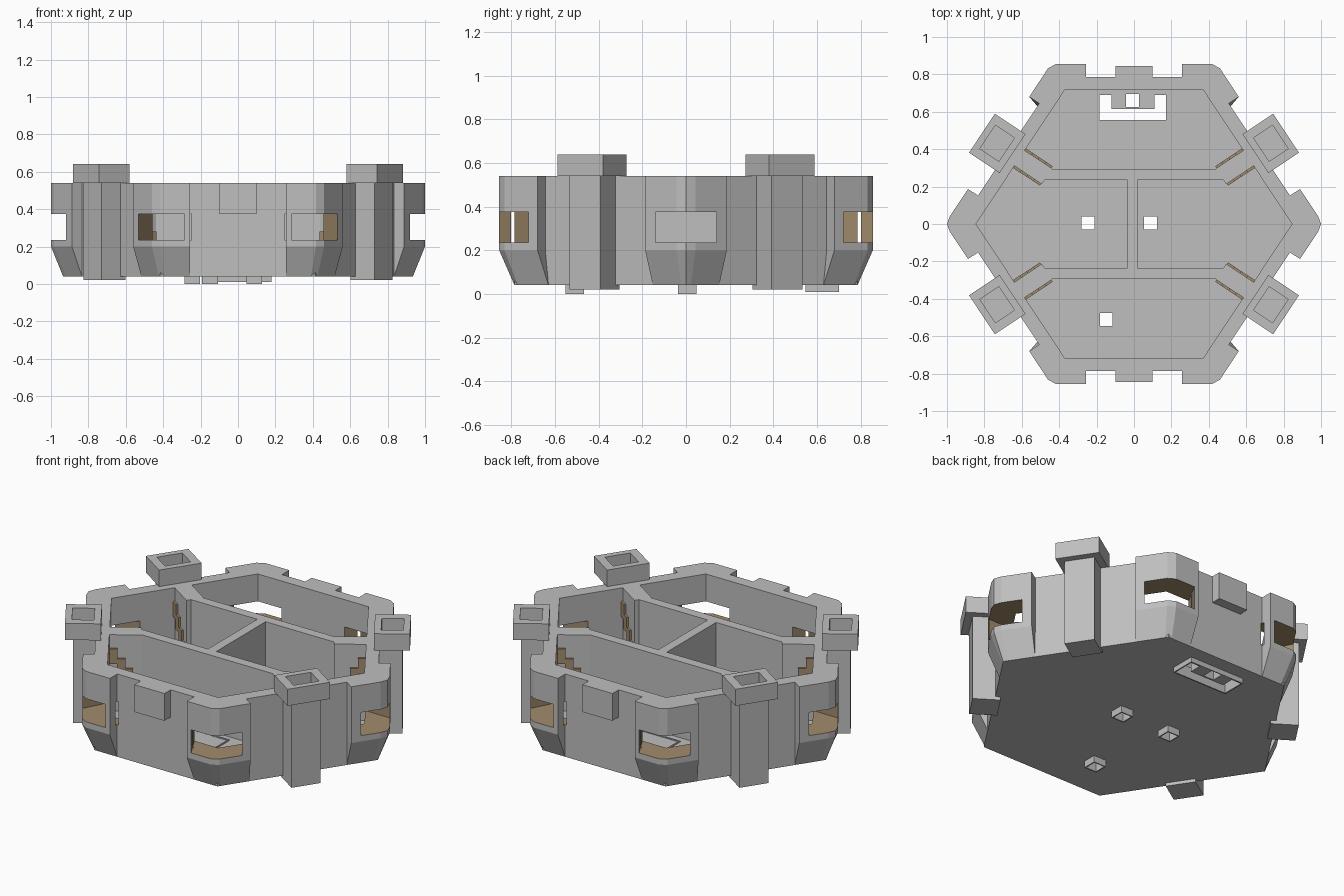
import bpy, bmesh, math
from mathutils import Vector, Matrix

if "Cube" in bpy.data.objects:
    bpy.data.objects.remove(bpy.data.objects["Cube"])


def material(name, rgb):
    m = bpy.data.materials.new(name)
    m.diffuse_color = (*rgb, 1)
    m.use_nodes = True
    m.node_tree.nodes["Principled BSDF"].inputs["Base Color"].default_value = m.diffuse_color
    return m


GREY = material("stone grey", (0.52, 0.52, 0.52))
BROWN = material("timber brown", (0.36, 0.26, 0.15))


def loft(bm, rings):
    """Solid through matching plan outlines: [(points, z), ...] from bottom to top."""
    vs = [[bm.verts.new((x, y, z)) for x, y in pts] for pts, z in rings]
    n = len(vs[0])
    fs = [bm.faces.new(vs[0][::-1]), bm.faces.new(vs[-1])]
    for a, b in zip(vs, vs[1:]):
        for i in range(n):
            j = (i + 1) % n
            fs.append(bm.faces.new((a[i], a[j], b[j], b[i])))
    bmesh.ops.recalc_face_normals(bm, faces=fs)


def finish(name, bm, mat=GREY):
    me = bpy.data.meshes.new(name)
    bm.to_mesh(me)
    bm.free()
    ob = bpy.data.objects.new(name, me)
    me.materials.append(mat)
    bpy.context.collection.objects.link(ob)
    return ob


def prism(name, outlines, z0, z1, mat=GREY):
    bm = bmesh.new()
    for pts in outlines:
        loft(bm, [(pts, z0), (pts, z1)])
    return finish(name, bm, mat)


def cut(ob, cutter):
    m = ob.modifiers.new("cut", 'BOOLEAN')
    m.operation = 'DIFFERENCE'
    m.solver = 'EXACT'
    m.material_mode = 'TRANSFER'
    m.object = cutter
    cutter.hide_render = True
    cutter.hide_set(True)


def bake(ob):
    """Apply the cuts so the cutters can be removed."""
    dg = bpy.context.evaluated_depsgraph_get()
    me = bpy.data.meshes.new_from_object(ob.evaluated_get(dg))
    ob.modifiers.clear()
    ob.data = me


def rect(x0, x1, y0, y1):
    return [(x0, y0), (x1, y0), (x1, y1), (x0, y1)]


def oriented(c, d, r0, r1, t0, t1):
    """Rectangle at c, from r0 to r1 along d and t0 to t1 across it."""
    c, d = Vector(c), Vector(d).normalized()
    t = Vector((-d.y, d.x))
    return [tuple(c + d * r + t * s) for r, s in ((r0, t0), (r1, t0), (r1, t1), (r0, t1))]


def hexagon(x, x2, y):
    return [(x, 0), (x2, y), (-x2, y), (-x, 0), (-x2, -y), (x2, -y)]


def flip(pts, sx, sy):
    return [(x * sx, y * sy) for x, y in pts]


QUADS = [(1, 1), (-1, 1), (-1, -1), (1, -1)]
TOP, BASE, FLOOR = 0.54, 0.04, 0.08
N = Vector((0.833, 0.553))          # outward direction of slanted wall
MID = Vector((0.674, 0.393))        # middle of slanted outer wall

# Cutters: room interior, corner windows, floor drains
room_cut = prism("room_cutter", [hexagon(0.845, 0.37, 0.717)], FLOOR, 1)
wins = [oriented((0.845 * s, 0), (s, 0), -0.13, 0.3, -0.14, 0.14) for s in (1, -1)]
wins += [oriented((0.37 * sx, 0.717 * sy), (0.473 * sx, 0.881 * sy), -0.13, 0.3, -0.14, 0.14)
         for sx, sy in QUADS]
win_cut = prism("window_cutter", wins, 0.235, 0.375, BROWN)
drains = [(-0.245, 0.005), (0.087, 0.005), (-0.15, -0.51), (-0.008, 0.66)]
U = [(-0.185, 0.555), (0.17, 0.555), (0.17, 0.69), (0.11, 0.69),
     (0.11, 0.615), (-0.12, 0.615), (-0.12, 0.69), (-0.185, 0.69)]
sq = [rect(x - .035, x + .035, y - .035, y + .035) for x, y in drains]
drain_cut = prism("drain_cutter", sq + [U], -0.1, 0.2)

# Main hull: hexagonal floor and outer walls
hull = prism("hexagon_hull", [hexagon(0.935, 0.413, 0.786)], BASE, TOP)

# Six corner bastions, tapering to the hull at their foot
side_top = [(0.89, 0), (0.81, -0.12), (0.825, -0.147), (0.888, -0.187), (0.984, -0.043), (1, 0),
            (0.984, 0.043), (0.888, 0.187), (0.825, 0.147), (0.81, 0.12)]
side_bot = [(0.89, 0), (0.81, -0.12), (0.82, -0.14), (0.834, -0.152), (0.92, -0.022), (0.935, 0),
            (0.92, 0.022), (0.834, 0.152), (0.82, 0.14), (0.81, 0.12)]
cor_top = [(0.392, 0.752), (0.257, 0.752), (0.257, 0.856), (0.417, 0.856), (0.46, 0.832),
           (0.56, 0.68), (0.50, 0.64), (0.465, 0.645)]
cor_bot = [(0.392, 0.752), (0.257, 0.752), (0.257, 0.786), (0.39, 0.786), (0.424, 0.77),
           (0.517, 0.63), (0.495, 0.625), (0.465, 0.645)]
bastions = []
for name, top, bot, flips in (("side_bastion", side_top, side_bot, [(1, 1), (-1, 1)]),
                              ("corner_bastion", cor_top, cor_bot, QUADS)):
    for sx, sy in flips:
        bm = bmesh.new()
        b, t = flip(bot, sx, sy), flip(top, sx, sy)
        loft(bm, [(b, BASE), (t, 0.2), (t, TOP)])
        bastions.append(finish(name, bm))

# Drain tubes under the floor
tubes = prism("drain_tubes", [rect(x - .042, x + .042, y - .042, y + .042)
                              for x, y in drains[:3]], 0.0, FLOOR + 0.004)
outlet = prism("outlet_duct", [rect(-0.193, 0.178, 0.547, 0.7)], 0.01, BASE + 0.02)

for c in (room_cut, win_cut, drain_cut):
    cut(hull, c)
for b in bastions:
    cut(b, win_cut)
cut(tubes, drain_cut)
cut(outlet, drain_cut)
bpy.context.view_layer.update()
for ob in [hull, tubes, outlet] + bastions:
    bake(ob)
for c in (room_cut, win_cut, drain_cut):
    bpy.data.objects.remove(c)

# Plates on front and back walls
for s, name in ((-1, "front_plate"), (1, "back_plate")):
    prism(name, [rect(-0.1, 0.1, *sorted((0.76 * s, 0.845 * s)))], 0.375, TOP)

# Partition walls between rooms
for s in (1, -1):
    prism("cross_partition", [rect(-0.48, 0.48, 0.264 * s - .029, 0.264 * s + .029)], FLOOR, TOP)
prism("middle_partition", [rect(-0.036, 0.02, -0.24, 0.24)], FLOOR, TOP)

for sx, sy in QUADS:
    n = Vector((N.x * sx, N.y * sy))
    mid = Vector((MID.x * sx, MID.y * sy))
    # Slanted partition end
    prism("slanted_partition", [oriented(mid, n, -0.25, -0.03, -0.05, 0.05)], FLOOR, TOP)
    # Stepped timber trim on both faces of it
    bm = bmesh.new()
    for t0, t1 in ((0.05, 0.062), (-0.062, -0.05)):
        for i in range(4):
            p = oriented(mid, n, -0.12 - 0.042 * i, -0.075 - 0.042 * i, t0, t1)
            z = 0.46 - 0.06 * i
            loft(bm, [(p, z - 0.09), (p, z)])
    finish("stepped_trim", bm, BROWN)
    # Buttress column and hollow square cap
    prism("buttress", [oriented(mid, n, -0.03, 0.125, -0.085, 0.085)], 0.02, TOP + 0.01)
    bm = bmesh.new()
    outer = oriented(mid, n, -0.03, 0.167, -0.125, 0.125)
    inner = oriented(mid, n, 0.008, 0.13, -0.075, 0.075)
    rings = [[bm.verts.new((x, y, z)) for x, y in p]
             for p, z in ((outer, TOP), (outer, 0.64), (inner, 0.64), (inner, 0.56))]
    bm.faces.new(rings[0])
    bm.faces.new(rings[3])
    for a, b in zip(rings, rings[1:]):
        for i in range(4):
            j = (i + 1) % 4
            bm.faces.new((a[i], a[j], b[j], b[i]))
    bmesh.ops.recalc_face_normals(bm, faces=bm.faces)
    finish("buttress_cap", bm)


# Thin raised floor borders in each room
def border(name, x0, x1, y0, y1, w=0.008):
    prism(name, [rect(x0, x1, y0, y0 + w), rect(x0, x1, y1 - w, y1),
                 rect(x0, x0 + w, y0 + w, y1 - w), rect(x1 - w, x1, y0 + w, y1 - w)],
          FLOOR, FLOOR + 0.006)


border("back_room_border", -0.198, 0.184, 0.335, 0.712)
border("front_room_border", -0.19, 0.175, -0.695, -0.33)
border("left_room_border", -0.43, -0.06, -0.185, 0.185)
border("right_room_border", 0.045, 0.415, -0.185, 0.185)
